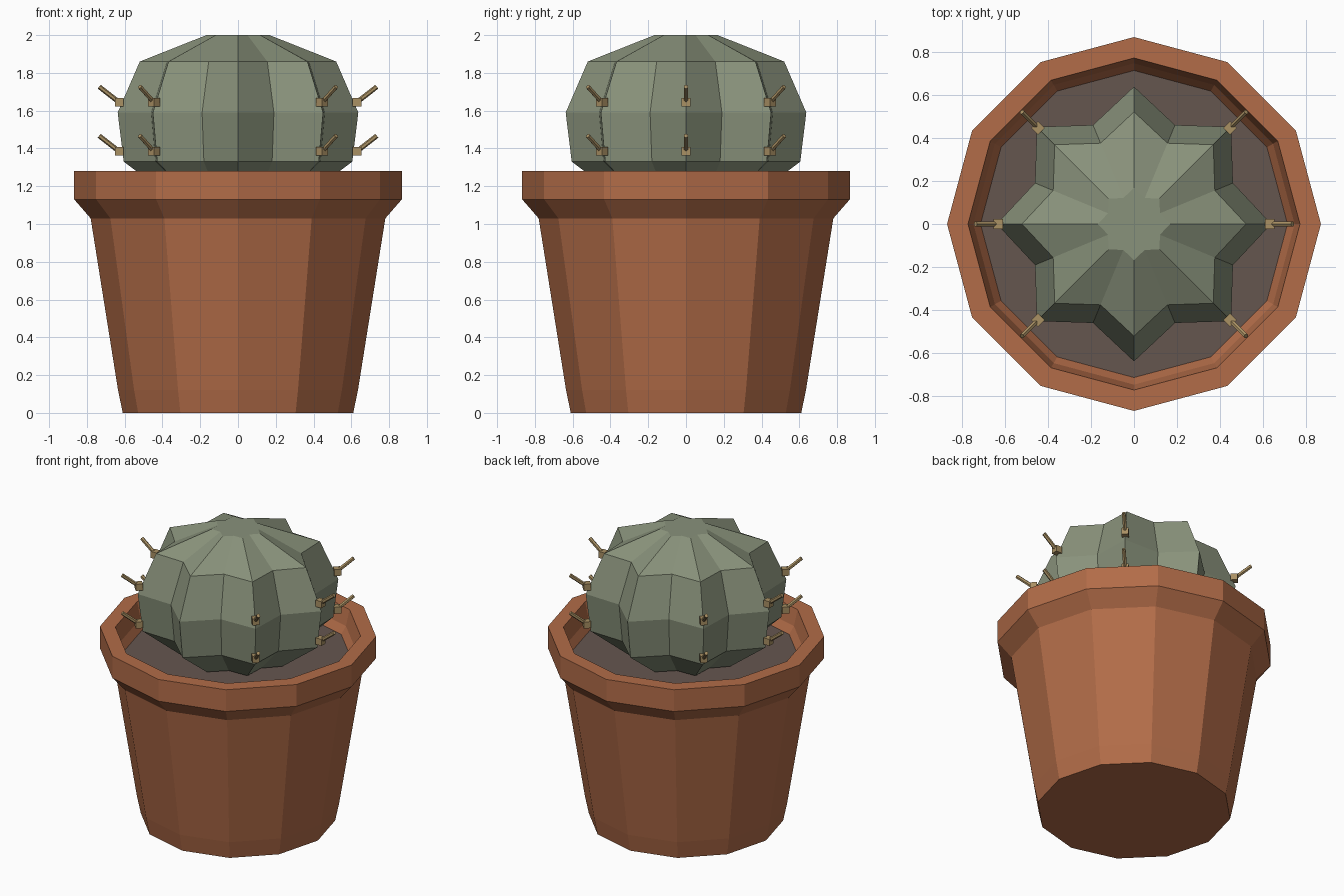
import bpy, bmesh, math
from mathutils import Vector, Matrix

if "Cube" in bpy.data.objects:
    bpy.data.objects.remove(bpy.data.objects["Cube"])


def material(name, srgb):
    m = bpy.data.materials.new(name)
    lin = [((c / 255 + 0.055) / 1.055) ** 2.4 for c in srgb]
    m.diffuse_color = (*lin, 1)
    m.use_nodes = True
    m.node_tree.nodes["Principled BSDF"].inputs["Base Color"].default_value = m.diffuse_color
    return m


terracotta = material("terracotta", (178, 108, 72))
soil_brown = material("soil brown", (101, 86, 79))
cactus_green = material("cactus green", (137, 146, 123))
spine_tan = material("spine tan", (170, 145, 100))


def finish(bm, name, mat):
    bmesh.ops.recalc_face_normals(bm, faces=bm.faces)
    mesh = bpy.data.meshes.new(name)
    bm.to_mesh(mesh)
    bm.free()
    mesh.materials.append(mat)
    ob = bpy.data.objects.new(name, mesh)
    bpy.context.collection.objects.link(ob)
    return ob


def lathe(name, profile, sides, mat, valley=1.0):
    """Faceted revolve; every second column is scaled by valley. Ends are capped."""
    bm = bmesh.new()
    rings = []
    for r, z in profile:
        ring = []
        for i in range(sides):
            a = 2 * math.pi * i / sides
            k = r * (valley if i % 2 else 1.0)
            ring.append(bm.verts.new((k * math.cos(a), k * math.sin(a), z)))
        rings.append(ring)
    for lo, hi in zip(rings, rings[1:]):
        for i in range(sides):
            j = (i + 1) % sides
            bm.faces.new((lo[i], lo[j], hi[j], hi[i]))
    for ring in (rings[0], rings[-1]):
        z = ring[0].co.z
        c = bm.verts.new((0, 0, z))
        for i in range(sides):
            bm.faces.new((c, ring[i], ring[(i + 1) % sides]))
    return finish(bm, name, mat)


# Pot: outer wall, flared rim, inner lip down to below the soil
lathe("pot", [(0.61, 0), (0.635, 0.12), (0.78, 1.03), (0.867, 1.13), (0.867, 1.28),
              (0.77, 1.28), (0.745, 1.17), (0.70, 1.10)], 12, terracotta)

# Soil disc
lathe("soil", [(0.70, 1.105), (0.712, 1.12)], 12, soil_brown)

# Cactus body with eight ribs
lathe("cactus_body", [(0.34, 1.13), (0.605, 1.33), (0.637, 1.59), (0.52, 1.86), (0.167, 2.0)],
      16, cactus_green, valley=0.78)

# Spines: a small node and a slanted thorn, two per rib, on six ribs
bm = bmesh.new()
for deg in (0, 45, 135, 180, 225, 315):
    turn = Matrix.Rotation(math.radians(deg), 4, 'Z')
    for z in (1.385, 1.645):
        bmesh.ops.create_cube(bm, size=0.045, matrix=turn @ Matrix.Translation((0.63, 0, z)))
        a, b = Vector((0.63, 0, z)), Vector((0.735, 0, z + 0.082))
        tilt = (b - a).to_track_quat('Z', 'Y').to_matrix().to_4x4()
        bmesh.ops.create_cone(bm, cap_ends=True, segments=6, radius1=0.013, radius2=0.013,
                              depth=(b - a).length,
                              matrix=turn @ Matrix.Translation((a + b) / 2) @ tilt)
finish(bm, "spines", spine_tan)
